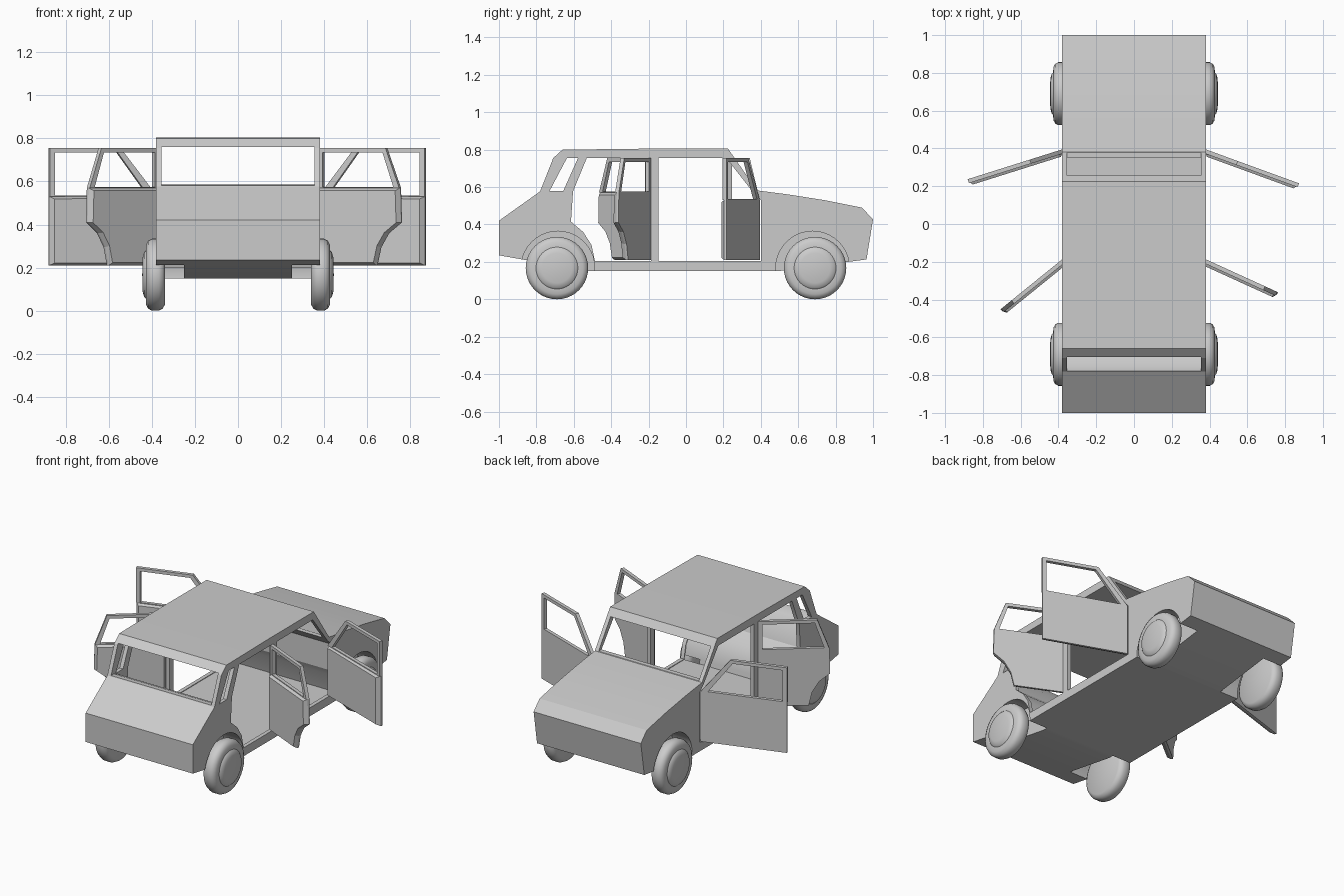
import bpy, bmesh, math
from mathutils import Matrix, Vector

if "Cube" in bpy.data.objects:
    bpy.data.objects.remove(bpy.data.objects["Cube"])


def finish(name, bm):
    bmesh.ops.remove_doubles(bm, verts=bm.verts, dist=1e-5)
    bmesh.ops.recalc_face_normals(bm, faces=bm.faces)
    me = bpy.data.meshes.new(name)
    bm.to_mesh(me)
    bm.free()
    ob = bpy.data.objects.new(name, me)
    bpy.context.collection.objects.link(ob)
    return ob


def prism(bm, pts, x0, x1, shrink=1.0):
    """Extrude a (y, z) profile from x0 to x1; the x1 end may shrink."""
    cy = (min(p[0] for p in pts) + max(p[0] for p in pts)) / 2
    cz = (min(p[1] for p in pts) + max(p[1] for p in pts)) / 2
    a = [bm.verts.new((x0, y, z)) for y, z in pts]
    b = [bm.verts.new((x1, cy + (y - cy) * shrink, cz + (z - cz) * shrink)) for y, z in pts]
    bm.faces.new(a)
    bm.faces.new(b)
    for i in range(len(pts)):
        j = (i + 1) % len(pts)
        bm.faces.new((a[i], a[j], b[j], b[i]))


def ring(bm, outer, inner, x0, x1):
    """Flat window frame between two (y, z) loops."""
    loops = [[bm.verts.new((x, y, z)) for y, z in pts]
             for pts, x in ((outer, x0), (inner, x0), (inner, x1), (outer, x1))]
    n = len(outer)
    for k in range(4):
        p, q = loops[k], loops[(k + 1) % 4]
        for i in range(n):
            j = (i + 1) % n
            bm.faces.new((p[i], p[j], q[j], q[i]))


def cut(ob, pts, x0, x1):
    bm = bmesh.new()
    prism(bm, pts, x0, x1)
    cutter = finish("cutter", bm)
    cutter.hide_render = True
    mod = ob.modifiers.new("cut", 'BOOLEAN')
    mod.operation, mod.solver, mod.object = 'DIFFERENCE', 'EXACT', cutter
    me = bpy.data.meshes.new_from_object(ob.evaluated_get(bpy.context.evaluated_depsgraph_get()))
    ob.modifiers.clear()
    ob.data = me
    bpy.data.objects.remove(cutter)


def smooth(ob, deg=30):
    bpy.ops.object.select_all(action='DESELECT')
    ob.select_set(True)
    bpy.context.view_layer.objects.active = ob
    bpy.ops.object.shade_smooth_by_angle(angle=math.radians(deg))


# Body shell from the side profile
bm = bmesh.new()
prism(bm, [(-1, .235), (-1, .42), (-.78, .577), (-.71, .755), (-.66, .8), (-.24, .805),
           (.225, .805), (.38, .582), (.55, .56), (.74, .53), (.94, .49), (1, .428),
           (.965, .213), (.49, .15), (-.52, .15)], -.38, .38)
body = finish("car_body", bm)

# Cabin hollow, running out through the windscreen and rear window
cut(body, [(-.492, .2), (-.51, .29), (-.56, .365), (-.622, .42), (-.65, .5), (-.70, .56),
           (-.75, .582), (-.95, .582), (-.95, .76), (.6, .76), (.6, .585), (.31, .585),
           (.33, .51), (.37, .42), (.42, .32), (.455, .2)], -.355, .355)

# Side openings: front door, rear door, quarter window
for pts in ([(-.147, .204), (.40, .204), (.40, .53), (.36, .57), (.215, .756), (-.147, .756)],
            [(-.487, .204), (-.505, .29), (-.55, .36), (-.615, .415), (-.604, .577),
             (-.53, .756), (-.187, .756), (-.187, .204)],
            [(-.73, .578), (-.657, .578), (-.577, .756), (-.636, .756)]):
    cut(body, pts, -.5, .5)

# Wheel wells
for cy in (-.685, .677):
    arc = [(cy + .197 * math.cos(i * math.tau / 40), .167 + .197 * math.sin(i * math.tau / 40))
           for i in range(40)]
    for s in (-1, 1):
        cut(body, arc, s * .25, s * .5)
smooth(body, 25)

# Wheels: lathed tyre with raised hub
WHEEL = [(.34, 0), (.34, .14), (.35, .158), (.368, .167), (.40, .167), (.417, .158),
         (.427, .14), (.428, .112), (.436, .104), (.443, .08), (.445, 0)]
for end, cy in (("front", .69), ("rear", -.69)):
    for side, s in (("right", 1), ("left", -1)):
        bm = bmesh.new()
        vs = [bm.verts.new((s * x, 0, r)) for x, r in WHEEL]
        es = [bm.edges.new(p) for p in zip(vs, vs[1:])]
        bmesh.ops.spin(bm, geom=vs + es, cent=(0, 0, 0), axis=(1, 0, 0),
                       angle=math.tau, steps=40)
        bmesh.ops.translate(bm, verts=bm.verts, vec=(0, cy, .167))
        smooth(finish(f"wheel_{end}_{side}", bm), 40)

# Doors: (distance from hinge, z) loops for lower panel, window frame outside and inside
DOORS = {
    "front": (.395, [(0, .21), (.525, .21), (.525, .53), (.02, .535), (0, .53)],
              [(0, .53), (.525, .53), (.525, .755), (.18, .755)],
              [(.045, .535), (.5, .535), (.5, .735), (.195, .735)], {1: 70, -1: 72.5}),
    "rear": (-.187, [(0, .21), (.295, .21), (.315, .295), (.355, .36), (.42, .41),
                     (.415, .57), (0, .57)],
             [(0, .57), (.415, .57), (.345, .755), (0, .755)],
             [(.025, .575), (.385, .575), (.33, .735), (.025, .735)], {1: 65.5, -1: 51}),
}
for end, (hinge, panel, outer, inner, angles) in DOORS.items():
    for side, s in (("right", 1), ("left", -1)):
        flip = lambda pts: [(-d, z) for d, z in pts]
        bm = bmesh.new()
        prism(bm, flip(panel), 0, -.012 * s)
        prism(bm, flip(panel), -.012 * s, -.035 * s, .93)
        ring(bm, flip(outer), flip(inner), 0, -.022 * s)
        rot = Matrix.Rotation(s * math.radians(angles[s]), 4, 'Z')
        bm.transform(Matrix.Translation(Vector((s * .38, hinge, 0))) @ rot)
        finish(f"{end}_door_{side}", bm)
